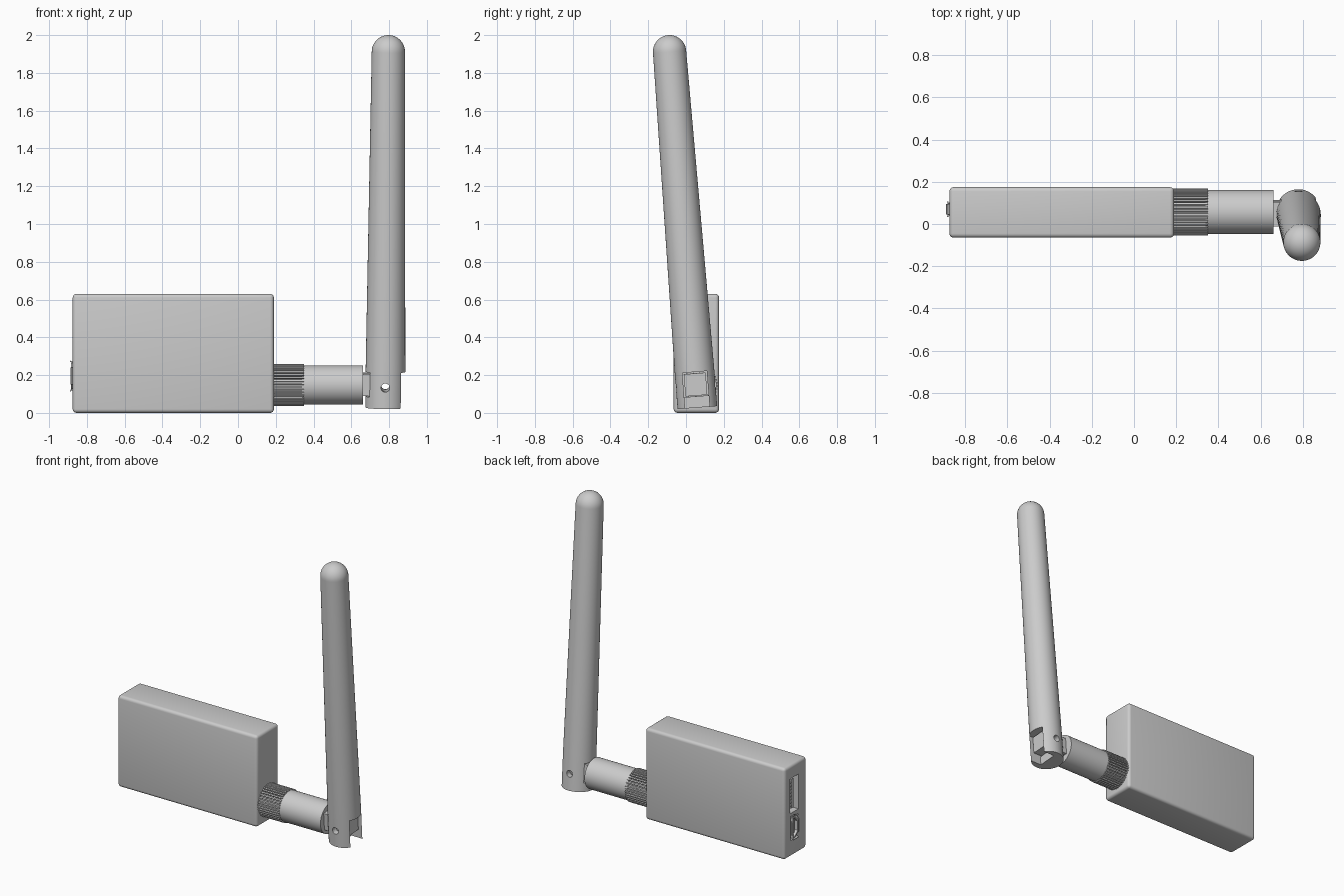
import bpy, bmesh, math
from mathutils import Vector, Matrix

old = bpy.data.objects.get("Cube")
if old:
    bpy.data.objects.remove(old, do_unlink=True)

grey = bpy.data.materials.new("plain grey")
grey.use_nodes = True
COLOUR = (0.6, 0.6, 0.6, 1)
grey.diffuse_color = COLOUR
grey.node_tree.nodes["Principled BSDF"].inputs["Base Color"].default_value = COLOUR


def finish(name, bm, matrix=None):
    """Turn a bmesh into a grey object."""
    if matrix:
        bm.transform(matrix)
    bmesh.ops.recalc_face_normals(bm, faces=bm.faces)
    mesh = bpy.data.meshes.new(name)
    bm.to_mesh(mesh)
    bm.free()
    mesh.materials.append(grey)
    ob = bpy.data.objects.new(name, mesh)
    bpy.context.collection.objects.link(ob)
    return ob


def box(name, x, y, z, matrix=None):
    bm = bmesh.new()
    bmesh.ops.create_cube(bm, size=1)
    for v in bm.verts:
        v.co = [a + (b - a) * (c + 0.5) for (a, b), c in zip((x, y, z), v.co)]
    return finish(name, bm, matrix)


def prism(name, points, x0, x1, matrix=None):
    """Extrude a (y, z) outline along x."""
    bm = bmesh.new()
    face = bm.faces.new([bm.verts.new((x0, y, z)) for y, z in points])
    out = bmesh.ops.extrude_face_region(bm, geom=[face])
    verts = [g for g in out["geom"] if isinstance(g, bmesh.types.BMVert)]
    bmesh.ops.translate(bm, verts=verts, vec=(x1 - x0, 0, 0))
    return finish(name, bm, matrix)


def circle(radius, cy, cz, n=64):
    return [(cy + radius * math.cos(math.tau * i / n),
             cz + radius * math.sin(math.tau * i / n)) for i in range(n)]


def activate(ob):
    bpy.ops.object.select_all(action="DESELECT")
    ob.select_set(True)
    bpy.context.view_layer.objects.active = ob


def cut(ob, cutters):
    """Subtract each cutter and discard it."""
    for c in cutters:
        c.hide_render = True
        mod = ob.modifiers.new("cut", "BOOLEAN")
        mod.operation, mod.solver, mod.object = "DIFFERENCE", "EXACT", c
        activate(ob)
        bpy.ops.object.modifier_apply(modifier=mod.name)
        bpy.data.objects.remove(c, do_unlink=True)


def bevel(ob, width, segments):
    mod = ob.modifiers.new("bevel", "BEVEL")
    mod.width, mod.segments = width, segments
    activate(ob)
    bpy.ops.object.modifier_apply(modifier=mod.name)


def smooth(ob):
    activate(ob)
    bpy.ops.object.shade_smooth_by_angle(angle=math.radians(30))


def usb_outline(grow):
    """Plug outline: flat on one side, chamfered on the other."""
    a, b = PORT_Y - 0.03 - grow, PORT_Y + 0.03 + grow
    lo, hi = 0.125 - grow, 0.265 + grow
    return [(a, lo + 0.03), (a, hi - 0.03), (a + 0.03, hi),
            (b, hi), (b, lo), (a + 0.03, lo)]


# Case with openings for the two sockets
PORT_Y = 0.07
case = box("case", (-0.875, 0.19), (-0.065, 0.175), (0, 0.63))
bevel(case, 0.02, 4)
cut(case, [box("cutter", (-1, -0.75), (PORT_Y - 0.045, PORT_Y + 0.045), (0.3, 0.54)),
           prism("cutter", usb_outline(0.012), -1, -0.75)])
smooth(case)

# Upper socket: a tongue with a row of contacts
box("card_socket_tongue", (-0.86, -0.74), (PORT_Y - 0.012, PORT_Y + 0.015), (0.32, 0.52))
for i in range(8):
    z = 0.335 + i * 0.023
    box("card_socket_contact", (-0.865, -0.74), (PORT_Y + 0.015, PORT_Y + 0.028), (z, z + 0.01))

# Lower socket: thin shell with flared lips and an inner tongue
shell = prism("plug_socket_shell", usb_outline(0), -0.885, -0.745)
cut(shell, [prism("cutter", usb_outline(-0.007), -1, -0.77)])
box("plug_socket_tongue", (-0.87, -0.76), (PORT_Y - 0.01, PORT_Y + 0.006), (0.15, 0.24))
for name, z, lean in (("lower", 0.125, -1), ("upper", 0.265, 1)):
    turn = Matrix.Translation((-0.875, PORT_Y, z)) @ Matrix.Rotation(lean * math.radians(35), 4, "Y")
    box(name + "_socket_lip", (-0.017, 0.01), (-0.025, 0.025), (-0.003, 0.004), turn)
for name, side in (("front", -1), ("back", 1)):
    turn = Matrix.Translation((-0.878, PORT_Y + side * 0.03, 0.195)) @ Matrix.Rotation(-side * math.radians(35), 4, "Z")
    box(name + "_socket_lip", (-0.01, 0.01), (-0.003, 0.003), (-0.045, 0.045), turn)

# Knurled nut and smooth coupler
AXIS_Y, AXIS_Z = 0.057, 0.148
teeth = 40
knurl = []
for i in range(teeth):
    for step, r in ((0, 0.101), (0.3, 0.101), (0.4, 0.111), (0.9, 0.111)):
        a = math.tau * (i + step) / teeth
        knurl.append((AXIS_Y + r * math.cos(a), AXIS_Z + r * math.sin(a)))
prism("knurled_nut", knurl, 0.185, 0.35)
smooth(prism("coupler", circle(0.104, AXIS_Y, AXIS_Z), 0.34, 0.662))

# Antenna: tapered rod with a domed tip, leaning forward
base, tip = Vector((0.779, 0.06, 0.028)), Vector((0.796, -0.087, 1.912))
lean = tip - base
length = lean.length
frame = Matrix.Translation(base) @ Vector((0, 0, 1)).rotation_difference(lean).to_matrix().to_4x4()
rod_r, tip_r, n = 0.105, 0.088, 64
profile = [(0, 0), (rod_r, 0), (rod_r, 0.2)]
profile += [(tip_r * math.cos(t), length + tip_r * math.sin(t))
            for t in (math.pi / 2 * i / 12 for i in range(13))]
bm = bmesh.new()
verts = [bm.verts.new((r, 0, z)) for r, z in profile]
edges = [bm.edges.new(pair) for pair in zip(verts, verts[1:])]
bmesh.ops.spin(bm, geom=verts + edges, axis=(0, 0, 1), cent=(0, 0, 0),
               angle=math.tau, steps=n, use_duplicate=False)
bmesh.ops.remove_doubles(bm, verts=bm.verts, dist=0.0001)
antenna = finish("antenna", bm, frame)

# Hinge slot, open to the outer side and underneath, and the pin hole
HOLE_Z = 0.113
upright = Matrix.Rotation(math.pi / 2, 4, "Z")


def pin_hole():
    return prism("cutter", circle(0.023, 0, HOLE_Z, 32), -0.3, 0.3, frame @ upright)


slot_y = (-0.065, 0.065)
cut(antenna, [box("cutter", (-0.2, 0.2), slot_y, (0.06, 0.19), frame),
              box("cutter", (0.0, 0.2), slot_y, (-0.1, 0.1), frame),
              pin_hole()])
smooth(antenna)

# Hinge tongue reaching from the coupler into the slot
tongue = box("hinge_tongue", (-0.13, 0.06), (-0.058, 0.058), (0.064, 0.182), frame)
cut(tongue, [pin_hole()])
smooth(tongue)
